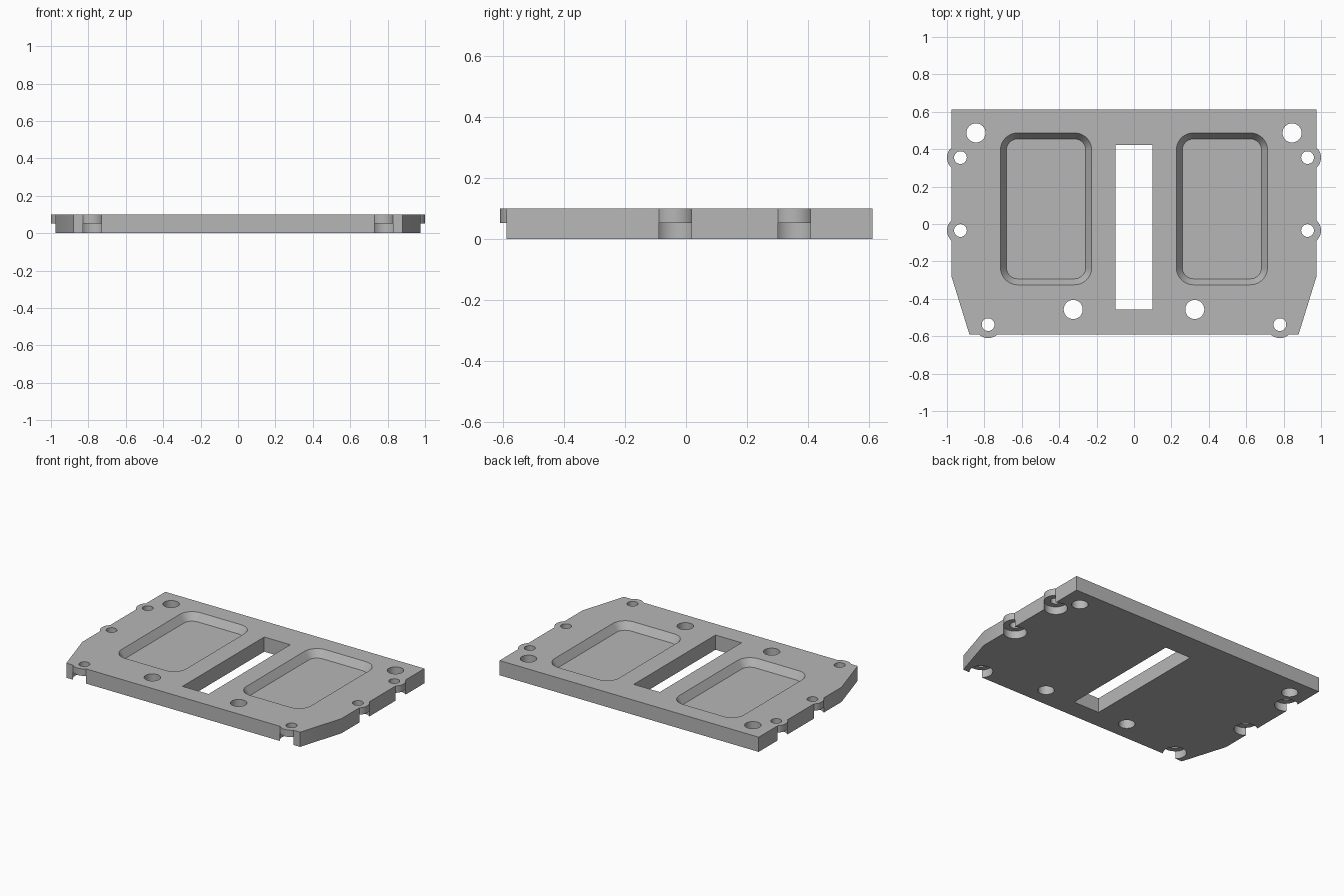
import bpy, bmesh, math

cube = bpy.data.objects.get("Cube")
if cube:
    bpy.data.objects.remove(cube, do_unlink=True)

TOP = 0.10        # plate thickness
EAR_Z = 0.053     # underside of the screw ears
FLOOR = 0.05      # pocket floor height

grey = bpy.data.materials.new("machined grey")
grey.use_nodes = True
grey.diffuse_color = (0.47, 0.47, 0.47, 1)
grey.node_tree.nodes["Principled BSDF"].inputs["Base Color"].default_value = grey.diffuse_color


def circle(x, y, r, n=48):
    return [(x + r * math.cos(math.tau * i / n), y + r * math.sin(math.tau * i / n)) for i in range(n)]


def rounded_rect(x0, x1, y0, y1, r, n=10):
    corners = [(x1 - r, y1 - r), (x0 + r, y1 - r), (x0 + r, y0 + r), (x1 - r, y0 + r)]
    return [(cx + r * math.cos((k + i / n) * math.pi / 2), cy + r * math.sin((k + i / n) * math.pi / 2))
            for k, (cx, cy) in enumerate(corners) for i in range(n + 1)]


def solid(name, lofts):
    """Closed solids, each lofted from a lower outline to an upper one."""
    bm = bmesh.new()
    for low, z0, high, z1 in lofts:
        a = [bm.verts.new((x, y, z0)) for x, y in low]
        b = [bm.verts.new((x, y, z1)) for x, y in high]
        bm.faces.new(a)
        bm.faces.new(b)
        for i in range(len(a)):
            j = (i + 1) % len(a)
            bm.faces.new((a[i], a[j], b[j], b[i]))
    bmesh.ops.recalc_face_normals(bm, faces=bm.faces)
    mesh = bpy.data.meshes.new(name)
    bm.to_mesh(mesh)
    bm.free()
    mesh.materials.append(grey)
    obj = bpy.data.objects.new(name, mesh)
    bpy.context.collection.objects.link(obj)
    return obj


def prism(outline, z0, z1):
    return (outline, z0, outline, z1)


def mirrored(points):
    return [(s * x, y) for x, y in points for s in (1, -1)]


# Plate with angled front corners
half = [(0.88, -0.59), (0.976, -0.28), (0.976, 0.612)]
outline = half + [(-x, y) for x, y in reversed(half)]
plate = solid("mounting_plate", [prism(outline, 0, TOP)])

# Ears, counterbores beneath them, and drilled holes
screws = mirrored([(0.928, 0.355), (0.928, -0.035), (0.78, -0.538)])
dowels = mirrored([(0.845, 0.487), (0.325, -0.457)])
ears = solid("ear_blanks", [prism(circle(x, y, 0.072), 0.02, TOP) for x, y in screws])
bores = solid("counterbore_cutter", [prism(circle(x, y, 0.0722), -0.1, EAR_Z) for x, y in screws])
holes = [prism(circle(x, y, 0.034), -0.2, 0.3) for x, y in screws]
holes += [prism(circle(x, y, 0.051), -0.2, 0.3) for x, y in dowels]

# Central slot
slot = [(-0.098, -0.457), (0.098, -0.457), (0.098, 0.422), (-0.098, 0.422)]
holes.append(prism(slot, -0.2, 0.3))
through = solid("through_cutter", holes)

# Two pockets with sloping walls
pockets = []
for s in (1, -1):
    def ring(d):
        loop = rounded_rect(0.258 - d, 0.682 + d, -0.293 - d, 0.455 + d, 0.06 + d)
        return [(s * x, y) for x, y in loop]
    pockets.append((ring(0), FLOOR, ring(0.064), 2 * TOP - FLOOR))
pocket = solid("pocket_cutter", pockets)

# Combine
bpy.ops.object.select_all(action='DESELECT')
plate.select_set(True)
bpy.context.view_layer.objects.active = plate
for tool, how in ((ears, 'UNION'), (bores, 'DIFFERENCE'), (through, 'DIFFERENCE'), (pocket, 'DIFFERENCE')):
    tool.hide_render = True
    mod = plate.modifiers.new(tool.name, 'BOOLEAN')
    mod.operation = how
    mod.solver = 'EXACT'
    mod.object = tool
    bpy.ops.object.modifier_apply(modifier=mod.name)
    bpy.data.objects.remove(tool, do_unlink=True)

bpy.ops.object.shade_smooth_by_angle(angle=math.radians(25))
